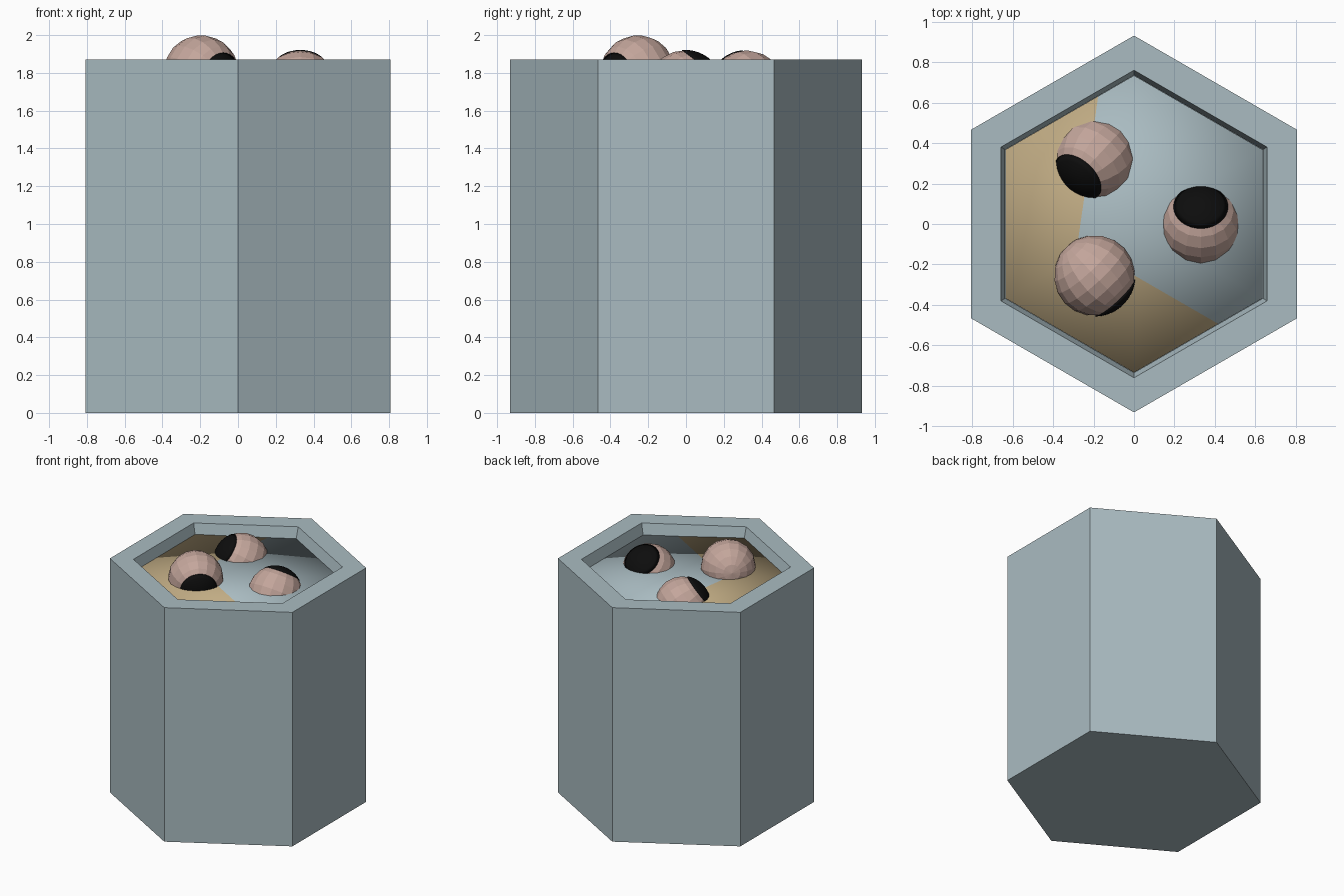
import bpy, bmesh, math
from mathutils import Vector

if "Cube" in bpy.data.objects:
    bpy.data.objects.remove(bpy.data.objects["Cube"])


def material(name, rgb):
    m = bpy.data.materials.new(name)
    m.diffuse_color = (*rgb, 1)
    m.use_nodes = True
    m.node_tree.nodes["Principled BSDF"].inputs["Base Color"].default_value = m.diffuse_color
    return m


GREY = material("blue grey", (0.40, 0.50, 0.535))
TAN = material("tan", (0.53, 0.41, 0.23))
PINK = material("dusty pink", (0.55, 0.38, 0.33))
BLACK = material("black", (0.004, 0.004, 0.004))


def finish(bm, name, mat, smooth=False):
    bmesh.ops.recalc_face_normals(bm, faces=bm.faces)
    for f in bm.faces:
        f.smooth = smooth
    me = bpy.data.meshes.new(name)
    bm.to_mesh(me)
    bm.free()
    me.materials.append(mat)
    ob = bpy.data.objects.new(name, me)
    bpy.context.collection.objects.link(ob)
    return ob


def hex_ring(bm, r, heights):
    # corners start at +y and run anticlockwise
    return [bm.verts.new((-r * math.sin(i * math.pi / 3), r * math.cos(i * math.pi / 3), heights[i]))
            for i in range(6)]


def bridge(bm, a, b):
    for i in range(6):
        j = (i + 1) % 6
        bm.faces.new((a[i], a[j], b[j], b[i]))


# Hexagonal pot with a recessed top
bm = bmesh.new()
rings = [hex_ring(bm, r, [z] * 6) for r, z in
         ((0.931, 0), (0.931, 1.87), (0.76, 1.87), (0.735, 1.785), (0.735, 1.6))]
for a, b in zip(rings, rings[1:]):
    bridge(bm, a, b)
bm.faces.new(rings[0])
bm.faces.new(rings[-1])
finish(bm, "pot", GREY)


# Two soft-shaded fillings that cross each other just inside the rim
def filling(name, mat, centre, offsets):
    bm = bmesh.new()
    z = 1.785
    top = hex_ring(bm, 0.734, [z + o for o in offsets])
    low = hex_ring(bm, 0.734, [1.65] * 6)
    mid = bm.verts.new((0, 0, z + centre))
    for i in range(6):
        bm.faces.new((mid, top[i], top[(i + 1) % 6]))
    bridge(bm, top, low)
    bm.faces.new(low)
    finish(bm, name, mat, True)


filling("grey_filling", GREY, 0, [0] * 6)
filling("tan_filling", TAN, -0.003, [d * 0.003 for d in (-0.62, 1.6, 1.2, 1.9, -1, -1)])


# Eyeballs, each with a thin black pupil cap
def eye(name, loc, azimuth, tilt, half_angle):
    az, t = math.radians(azimuth), math.radians(tilt)
    d = Vector((math.sin(t) * math.cos(az), math.sin(t) * math.sin(az), math.cos(t)))
    rot = d.to_track_quat('Z', 'Y')
    bm = bmesh.new()
    bmesh.ops.create_uvsphere(bm, u_segments=16, v_segments=10, radius=0.2)
    ball = finish(bm, name + "_eyeball", PINK)

    bm = bmesh.new()
    h = math.radians(half_angle)
    tip = bm.verts.new((0, 0, 0.202))
    prev = None
    for k in range(1, 6):
        a = h * k / 5
        ring = [bm.verts.new((0.202 * math.sin(a) * math.cos(u * math.pi / 16),
                              0.202 * math.sin(a) * math.sin(u * math.pi / 16),
                              0.202 * math.cos(a))) for u in range(32)]
        for u in range(32):
            v = (u + 1) % 32
            if prev:
                bm.faces.new((prev[u], ring[u], ring[v], prev[v]))
            else:
                bm.faces.new((tip, ring[u], ring[v]))
        prev = ring
    bm.faces.new(prev)
    pupil = finish(bm, name + "_pupil", BLACK, True)
    for ob in (ball, pupil):
        ob.location = loc
        ob.rotation_mode = 'QUATERNION'
        ob.rotation_quaternion = rot


eye("front", (-0.195, -0.255, 1.80), -47, 100, 42)
eye("back", (-0.195, 0.32, 1.72), -133, 54, 43)
eye("right", (0.33, -0.005, 1.72), 90, 37, 42)
